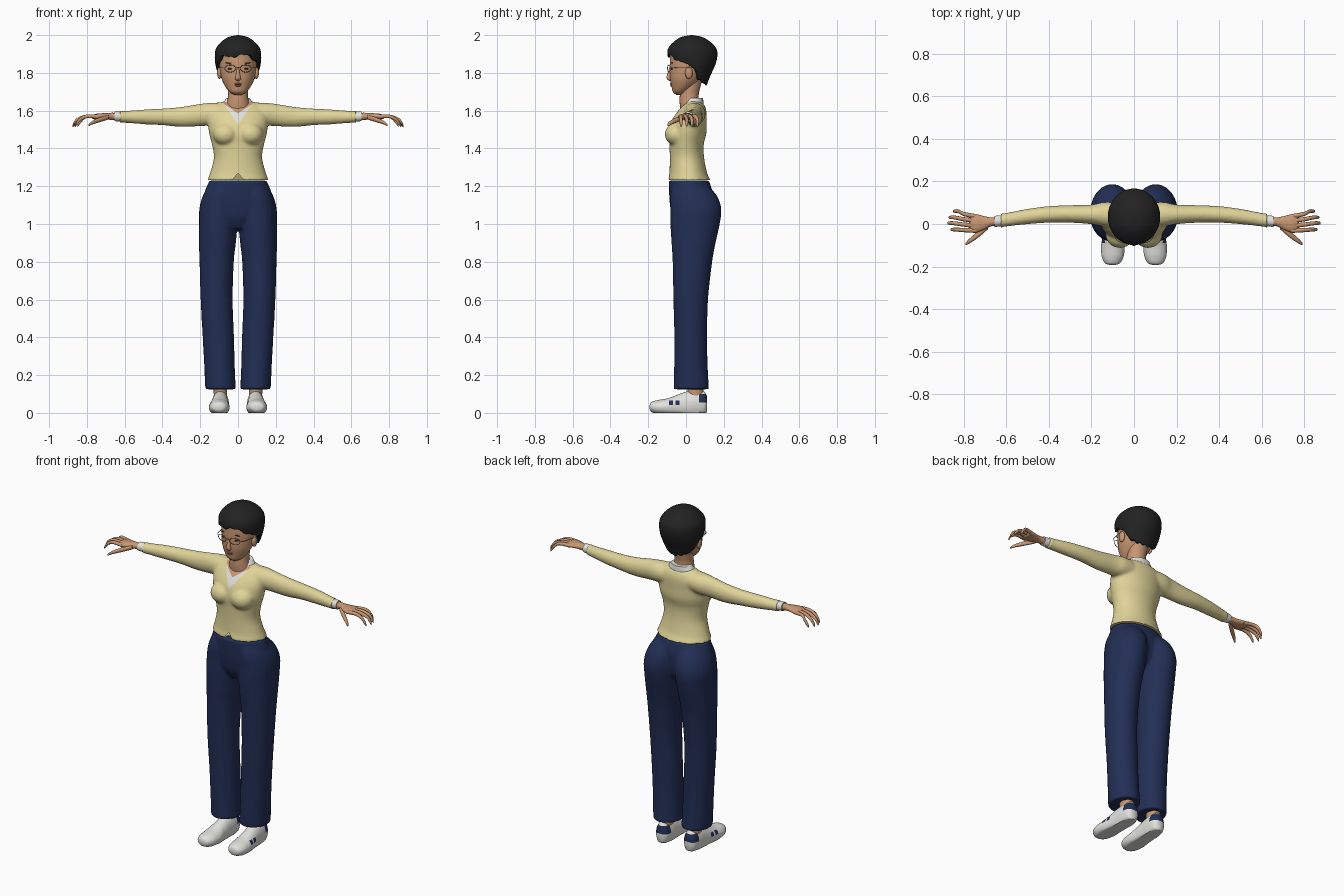
import bpy
import bmesh
from math import sin, cos, pi, atan2, degrees, radians
from mathutils import Matrix, Vector

cube = bpy.data.objects.get("Cube")
if cube:
    bpy.data.objects.remove(cube)


def material(name, r, g, b):
    m = bpy.data.materials.new(name)
    m.use_nodes = True
    m.diffuse_color = (r, g, b, 1)
    bsdf = next(n for n in m.node_tree.nodes if n.type == 'BSDF_PRINCIPLED')
    bsdf.inputs["Base Color"].default_value = (r, g, b, 1)
    return m


SKIN = material("skin", .58, .31, .17)
HAIR = material("black hair", .016, .016, .016)
WOOL = material("pale yellow wool", .75, .66, .32)
NAVY = material("navy cloth", .016, .028, .09)
WHITE = material("white cloth", .75, .75, .72)
METAL = material("grey metal", .38, .38, .38)
LIPS = material("lips", .36, .14, .1)
EYES = material("dark brown", .05, .03, .02)


def smooth_rows(rows, steps=5):
    """Catmull-Rom interpolation between cross-sections."""
    out = []
    for i in range(len(rows) - 1):
        a, b, c, d = rows[max(i - 1, 0)], rows[i], rows[i + 1], rows[min(i + 2, len(rows) - 1)]
        for s in range(steps):
            t = s / steps
            out.append([q + t * ((r - p) + t * ((2 * p - 5 * q + 4 * r - w) + t * (3 * q - p - 3 * r + w))) / 2
                        for p, q, r, w in zip(a, b, c, d)])
    return out + [rows[-1]]


def loft(bm, axis, rows, n=24, mirror=False, steps=5):
    """Elliptical sections (position, centre u, centre v, radius u, radius v)."""
    for side in ((1, -1) if mirror else (1,)):
        rings = []
        for t, u, v, ru, rv in smooth_rows(rows, steps):
            ring = []
            for k in range(n):
                a = 2 * pi * k / n
                p, q = u + ru * cos(a), v + rv * sin(a)
                x, y, z = {'x': (t, p, q), 'y': (p, t, q), 'z': (p, q, t)}[axis]
                ring.append(bm.verts.new((side * x, y, z)))
            rings.append(ring)
        for r, s in zip(rings, rings[1:]):
            for k in range(n):
                bm.faces.new((r[k], r[k - 1], s[k - 1], s[k]))
        bm.faces.new(rings[0])
        bm.faces.new(rings[-1])
    bmesh.ops.recalc_face_normals(bm, faces=bm.faces)


def ball(bm, centre, size, mirror=False):
    for side in ((1, -1) if mirror else (1,)):
        m = Matrix.Translation((side * centre[0], centre[1], centre[2])) @ Matrix.Diagonal((*size, 1))
        bmesh.ops.create_uvsphere(bm, u_segments=20, v_segments=12, radius=1, matrix=m)


def finish(bm, name, mats, rule=None):
    for f in bm.faces:
        f.smooth = True
        if rule:
            f.material_index = rule(f.calc_center_median())
    for e in bm.edges:
        e.smooth = len(e.link_faces) < 2 or e.calc_face_angle(0) < radians(55)
    me = bpy.data.meshes.new(name)
    bm.to_mesh(me)
    bm.free()
    for m in mats:
        me.materials.append(m)
    ob = bpy.data.objects.new(name, me)
    bpy.context.collection.objects.link(ob)
    return ob


def fuse(bm, voxel, repeat):
    """Merge overlapping volumes into one soft surface."""
    ob = finish(bm, "fuse_helper", [])
    rm = ob.modifiers.new("remesh", 'REMESH')
    rm.mode, rm.voxel_size = 'VOXEL', voxel
    sm = ob.modifiers.new("smooth", 'SMOOTH')
    sm.iterations = repeat
    bpy.context.view_layer.update()
    out = bmesh.new()
    out.from_object(ob, bpy.context.evaluated_depsgraph_get())
    bpy.data.objects.remove(ob)
    return out


def cut(bm, point, normal):
    bmesh.ops.bisect_plane(bm, geom=bm.verts[:] + bm.edges[:] + bm.faces[:],
                           plane_co=Vector(point), plane_no=Vector(normal))


# Trousers: two legs and the hips fused
bm = bmesh.new()
loft(bm, 'z', [(.125, .0925, .028, .081, .094), (.25, .098, .026, .081, .089), (.4, .104, .025, .083, .087),
               (.6, .113, .025, .085, .092), (.8, .113, .034, .091, .105), (.9, .109, .04, .098, .117),
               (1, .104, .048, .102, .131), (1.08, .101, .052, .104, .135), (1.15, .09, .04, .096, .124),
               (1.21, .075, .02, .075, .09)], mirror=True)
loft(bm, 'z', [(.975, 0, .02, .05, .06), (1.03, 0, .028, .15, .1), (1.1, 0, .028, .19, .113),
               (1.17, 0, .025, .177, .115), (1.23, 0, .015, .152, .107)])
finish(fuse(bm, .008, 5), "trousers", [NAVY])

# Cardigan: torso, bust and sleeves fused, with a painted neckline
bm = bmesh.new()
loft(bm, 'z', [(1.232, 0, .017, .163, .114), (1.27, 0, .012, .148, .1), (1.35, 0, .005, .128, .091),
               (1.42, 0, .003, .138, .091), (1.48, 0, .008, .153, .1), (1.54, 0, .015, .16, .094),
               (1.59, 0, .03, .16, .079), (1.625, 0, .04, .13, .06), (1.648, 0, .04, .085, .042)], n=36)
ball(bm, (.066, -.05, 1.475), (.068, .063, .06), mirror=True)
loft(bm, 'x', [(.06, .04, 1.585, .06, .058), (.14, .045, 1.582, .058, .06), (.2, .045, 1.577, .046, .059),
               (.3, .047, 1.567, .041, .053), (.4, .045, 1.567, .039, .044), (.5, .035, 1.567, .036, .039),
               (.6, .02, 1.567, .032, .031), (.625, .016, 1.568, .034, .033)], mirror=True)
bm = fuse(bm, .008, 5)
for s in (1, -1):
    cut(bm, (0, 0, 1.525), (1, 0, -.67 * s))
    cut(bm, (0, 0, 1.585), (1, 0, -1.5 * s))
    cut(bm, (0, 0, 1.27), (1, 0, .8 * s))
notch = [f for f in bm.faces if f.calc_center_median().y < -.05
         and abs(f.calc_center_median().x) < .8 * (1.27 - f.calc_center_median().z)]
bmesh.ops.delete(bm, geom=notch, context='FACES')


def neckline(c):
    if c.y > .01 or abs(c.x) > .67 * (c.z - 1.525):
        return 0
    return 2 if abs(c.x) < 1.5 * (c.z - 1.585) else 1


finish(bm, "cardigan", [WOOL, WHITE, SKIN], neckline)

# Shirt collar and cuffs
bm = bmesh.new()
loft(bm, 'z', [(1.63, 0, .038, .088, .055), (1.65, 0, .042, .074, .05), (1.667, 0, .046, .06, .044)])
loft(bm, 'x', [(.6, .018, 1.568, .026, .026), (.635, .014, 1.569, .026, .026),
               (.655, .012, 1.57, .026, .025)], mirror=True)
finish(bm, "shirt_collar_and_cuffs", [WHITE])

# Hands: palm, four fingers and thumb on each side
bm = bmesh.new()
loft(bm, 'x', [(.63, .013, 1.568, .02, .02), (.67, .01, 1.57, .021, .019), (.7, .005, 1.57, .031, .017),
               (.74, .003, 1.569, .043, .016), (.765, .005, 1.567, .04, .012), (.775, .005, 1.566, .02, .005)],
     n=16, mirror=True)
for base, tip, reach in ((-.031, -.026, .862), (-.009, .004, .876), (.014, .031, .87), (.035, .06, .85)):
    mid = (base + tip) / 2
    loft(bm, 'x', [(.74, base, 1.568, .011, .011), (.8, mid, 1.57, .01, .01),
                   (reach - .025, tip, 1.553, .009, .01), (reach - .005, tip, 1.528, .007, .01),
                   (reach, tip, 1.518, .003, .005)], n=10, mirror=True, steps=3)
loft(bm, 'x', [(.685, -.012, 1.565, .012, .012), (.73, -.048, 1.552, .015, .013), (.77, -.078, 1.537, .012, .01),
               (.788, -.092, 1.526, .007, .007), (.792, -.095, 1.523, .003, .003)], n=10, mirror=True)
finish(bm, "hands", [SKIN])

# Head with neck, nose and ears
bm = bmesh.new()
loft(bm, 'z', [(1.6, 0, .025, .07, .055), (1.65, 0, .018, .057, .052), (1.69, 0, .018, .052, .05),
               (1.76, 0, .03, .055, .055)])
loft(bm, 'z', [(1.684, 0, -.03, .022, .022), (1.7, 0, -.03, .046, .04), (1.73, 0, -.015, .069, .062),
               (1.77, 0, 0, .087, .085), (1.82, 0, .015, .096, .101), (1.87, 0, .025, .1, .11),
               (1.92, 0, .03, .095, .11), (1.96, 0, .03, .06, .07), (1.975, 0, .03, .01, .01)], n=32)
loft(bm, 'z', [(1.758, 0, -.083, .006, .006), (1.766, 0, -.089, .015, .011), (1.78, 0, -.09, .013, .013),
               (1.81, 0, -.084, .008, .01), (1.835, 0, -.08, .006, .006)], n=14)
ball(bm, (.098, .015, 1.8), (.013, .02, .032), mirror=True)
finish(bm, "head", [SKIN])

# Face details
bm = bmesh.new()
ball(bm, (0, -.079, 1.741), (.02, .006, .005))
ball(bm, (0, -.077, 1.733), (.016, .006, .005))
finish(bm, "lips", [LIPS])
bm = bmesh.new()
ball(bm, (.04, -.074, 1.822), (.015, .006, .005), mirror=True)
ball(bm, (.042, -.074, 1.853), (.024, .005, .003), mirror=True)
finish(bm, "eyes_and_brows", [EYES])

# Hair: a rounded cap whose lower rim follows the hairline
HAIRLINE = [(0, 1.89), (35, 1.89), (55, 1.865), (78, 1.845), (95, 1.83), (112, 1.77), (135, 1.75), (180, 1.735)]


def rim(x, y):
    a = degrees(atan2(x, .03 - y))
    for (a0, z0), (a1, z1) in zip(HAIRLINE, HAIRLINE[1:]):
        if abs(a) <= a1:
            z = z0 + (z1 - z0) * (abs(a) - a0) / (a1 - a0)
            break
    return z + .008 * sin(radians(a * 6)) * (abs(a) < 70) + .004 * sin(radians(a * 15))


bm = bmesh.new()
loft(bm, 'z', [(1.72, 0, .04, .07, .065), (1.78, 0, .032, .104, .095), (1.84, 0, .035, .119, .119),
               (1.89, 0, .034, .123, .132), (1.93, 0, .033, .116, .127), (1.965, 0, .032, .088, .096),
               (1.99, 0, .03, .05, .055), (2, 0, .03, .005, .005)], n=60, steps=7)
for v in bm.verts:
    v.co.z = max(v.co.z, min(rim(v.co.x, v.co.y), 1.99))
finish(bm, "hair", [HAIR])

# Glasses: two wire rims, bridge and temples
bm = bmesh.new()
for s in (1, -1):
    n, m = 28, 6
    rings = []
    for i in range(n):
        a = 2 * pi * i / n
        ring = []
        for j in range(m):
            b = 2 * pi * j / m
            x = .041 + (.03 + .0018 * cos(b)) * cos(a)
            z = 1.823 + (.019 + .0018 * cos(b)) * sin(a)
            ring.append(bm.verts.new((s * x, -.098 + .25 * (x - .01) + .0018 * sin(b), z)))
        rings.append(ring)
    for i in range(n):
        for j in range(m):
            bm.faces.new((rings[i][j], rings[i - 1][j], rings[i - 1][j - 1], rings[i][j - 1]))
loft(bm, 'x', [(-.012, -.097, 1.826, .002, .002), (0, -.099, 1.829, .002, .002),
               (.012, -.097, 1.826, .002, .002)], n=6)
loft(bm, 'y', [(-.083, .07, 1.827, .002, .002), (-.06, .09, 1.828, .002, .002),
               (.02, .106, 1.828, .002, .002)], n=6, mirror=True)
finish(bm, "glasses", [METAL])

# Ankles
bm = bmesh.new()
loft(bm, 'z', [(.07, .093, .05, .034, .04), (.12, .093, .05, .036, .042), (.2, .093, .045, .038, .042)], mirror=True)
finish(bm, "ankles", [SKIN])

# Shoes with navy heel patches and outer side stripes
bm = bmesh.new()
loft(bm, 'y', [(-.192, .101, .03, .015, .012), (-.183, .101, .031, .036, .026), (-.15, .1, .03, .052, .038),
               (-.1, .099, .03, .055, .046), (-.05, .097, .034, .049, .06), (0, .095, .04, .046, .072),
               (.05, .093, .045, .045, .074), (.095, .092, .048, .038, .066), (.112, .092, .048, .022, .04)],
     n=28, mirror=True)
for v in bm.verts:
    v.co.z = max(v.co.z, 0)
for y in (-.09, -.068, -.056, -.034, .068):
    cut(bm, (0, y, 0), (0, 1, 0))
for z in (.042, .066, .055, .1):
    cut(bm, (0, 0, z), (0, 0, 1))


def shoe_colour(c):
    stripe = abs(c.x) > .1 and .042 < c.z < .066 and (-.09 < c.y < -.068 or -.056 < c.y < -.034)
    return int(stripe or (c.y > .068 and .055 < c.z < .1))


finish(bm, "shoes", [WHITE, NAVY], shoe_colour)
